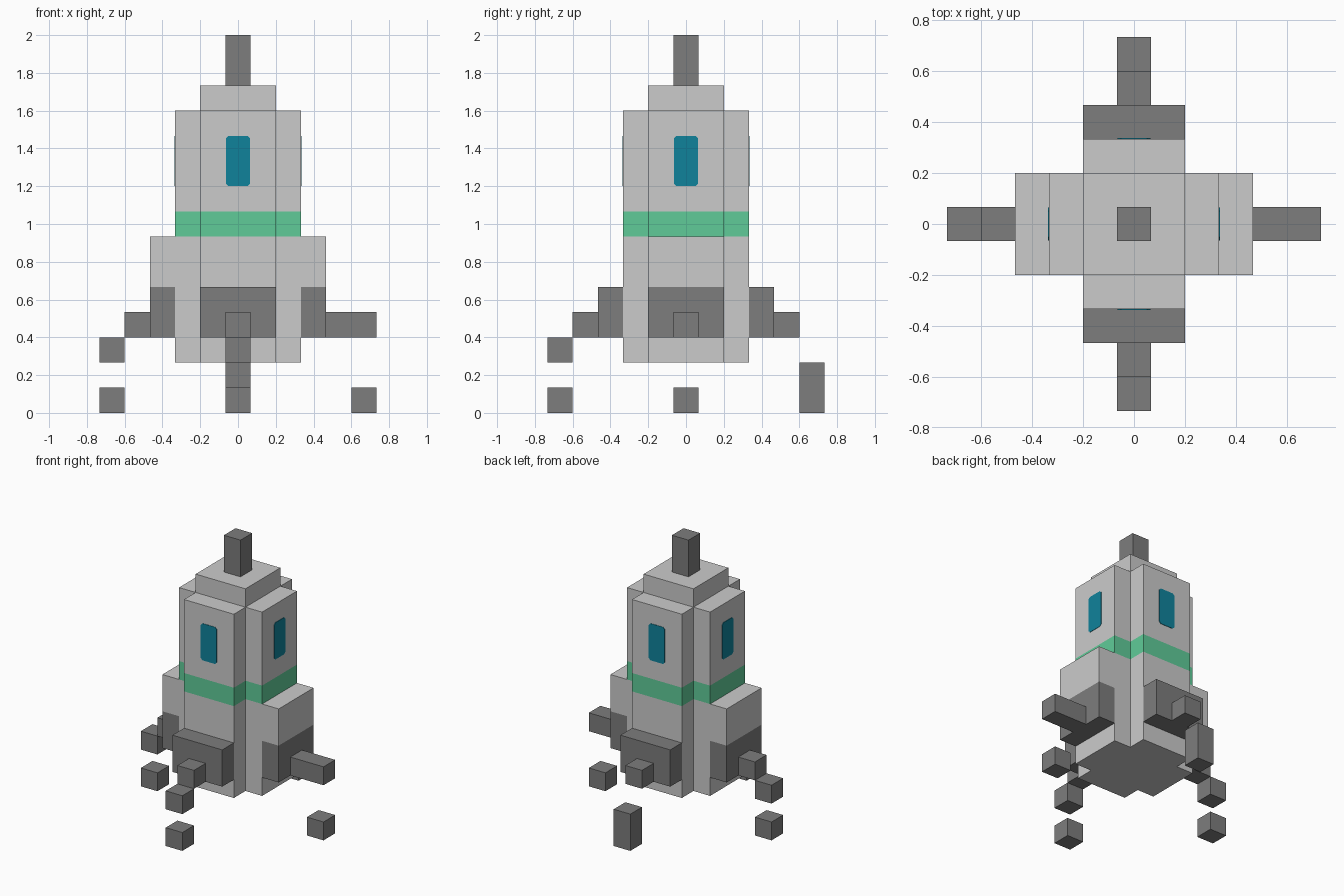
import bpy, bmesh, math
from mathutils import Matrix

if "Cube" in bpy.data.objects:
    bpy.data.objects.remove(bpy.data.objects["Cube"])

U = 2 / 15  # one block of the grid


def material(name, rgb):
    m = bpy.data.materials.new(name)
    m.diffuse_color = (*rgb, 1)
    m.use_nodes = True
    m.node_tree.nodes["Principled BSDF"].inputs["Base Color"].default_value = m.diffuse_color
    return m


LIGHT = material("light grey", (0.60, 0.60, 0.60))
DARK = material("dark grey", (0.205, 0.205, 0.205))
GREEN = material("green", (0.117, 0.60, 0.315))
BLUE = material("blue", (0.005, 0.225, 0.33))


def prism(name, outline, levels, mats, turn=0):
    """Stack an outline through z levels (in blocks); one material per layer."""
    bm = bmesh.new()
    rings = [[bm.verts.new((x * U, y * U, z * U)) for x, y in outline] for z in levels]
    n = len(outline)
    bm.faces.new(rings[0][::-1])
    top = bm.faces.new(rings[-1])
    used = list(dict.fromkeys(mats))
    top.material_index = used.index(mats[-1])
    for k, mat in enumerate(mats):
        a, b = rings[k], rings[k + 1]
        for i in range(n):
            j = (i + 1) % n
            bm.faces.new((a[i], a[j], b[j], b[i])).material_index = used.index(mat)
    return finish(name, bm, used, turn)


def finish(name, bm, mats, turn):
    bm.transform(Matrix.Rotation(math.radians(turn), 4, 'Z'))
    bmesh.ops.recalc_face_normals(bm, faces=bm.faces)
    me = bpy.data.meshes.new(name)
    bm.to_mesh(me)
    bm.free()
    for m in mats:
        me.materials.append(m)
    ob = bpy.data.objects.new(name, me)
    bpy.context.collection.objects.link(ob)
    return ob


def rect(x0, x1, h):
    return [(x0, -h), (x1, -h), (x1, h), (x0, h)]


# Hull: plus-shaped column with a green band
a, b = 1.5, 2.5
plus = [(b, -a), (b, a), (a, a), (a, b), (-a, b), (-a, a),
        (-b, a), (-b, -a), (-a, -a), (-a, -b), (a, -b), (a, -a)]
prism("hull", plus, [2, 7, 8, 12], [LIGHT, GREEN, LIGHT])

# Nose cap and antenna
prism("nose_cap", rect(-1.5, 1.5, 1.5), [12, 13], [LIGHT])
prism("antenna", rect(-0.5, 0.5, 0.5), [13, 15], [DARK])

# Each side: turn about z, tall pod or not, leg blocks (x0, x1, z0, z1)
bent = [(3.5, 4.5, 3, 4), (4.5, 5.5, 2, 3), (4.5, 5.5, 0, 1)]
sides = {
    "right": (0, True, [(3.5, 5.5, 3, 4), (4.5, 5.5, 0, 1)]),
    "back": (90, False, [(3.5, 4.5, 3, 4), (4.5, 5.5, 0, 2)]),
    "left": (180, True, bent),
    "front": (270, False, bent),
}
for side, (turn, tall, leg) in sides.items():
    # Thruster pod, with a light upper half on left and right
    levels, mats = ([3, 5, 7], [DARK, LIGHT]) if tall else ([3, 5], [DARK])
    prism(side + "_pod", rect(2.5, 3.5, 1.5), levels, mats, turn)
    # Leg blocks and foot
    for i, (x0, x1, z0, z1) in enumerate(leg):
        part = "foot" if z0 == 0 else f"leg_{i + 1}"
        prism(f"{side}_{part}", rect(x0, x1, 0.5), [z0, z1], [DARK], turn)
    # Window: thin plate with clipped corners
    bm = bmesh.new()
    w, h, c = 0.48, 1.0, 0.1
    shape = [(w - c, -h), (w, c - h), (w, h - c), (w - c, h),
             (c - w, h), (-w, h - c), (-w, c - h), (c - w, -h)]
    x0 = 2.5 * U - 0.002
    face = bm.faces.new([bm.verts.new((x0, y * U, (10 + z) * U)) for y, z in shape])
    ext = bmesh.ops.extrude_face_region(bm, geom=[face])["geom"]
    bmesh.ops.translate(bm, vec=(0.005, 0, 0),
                        verts=[v for v in ext if isinstance(v, bmesh.types.BMVert)])
    finish(side + "_window", bm, [BLUE], turn)
